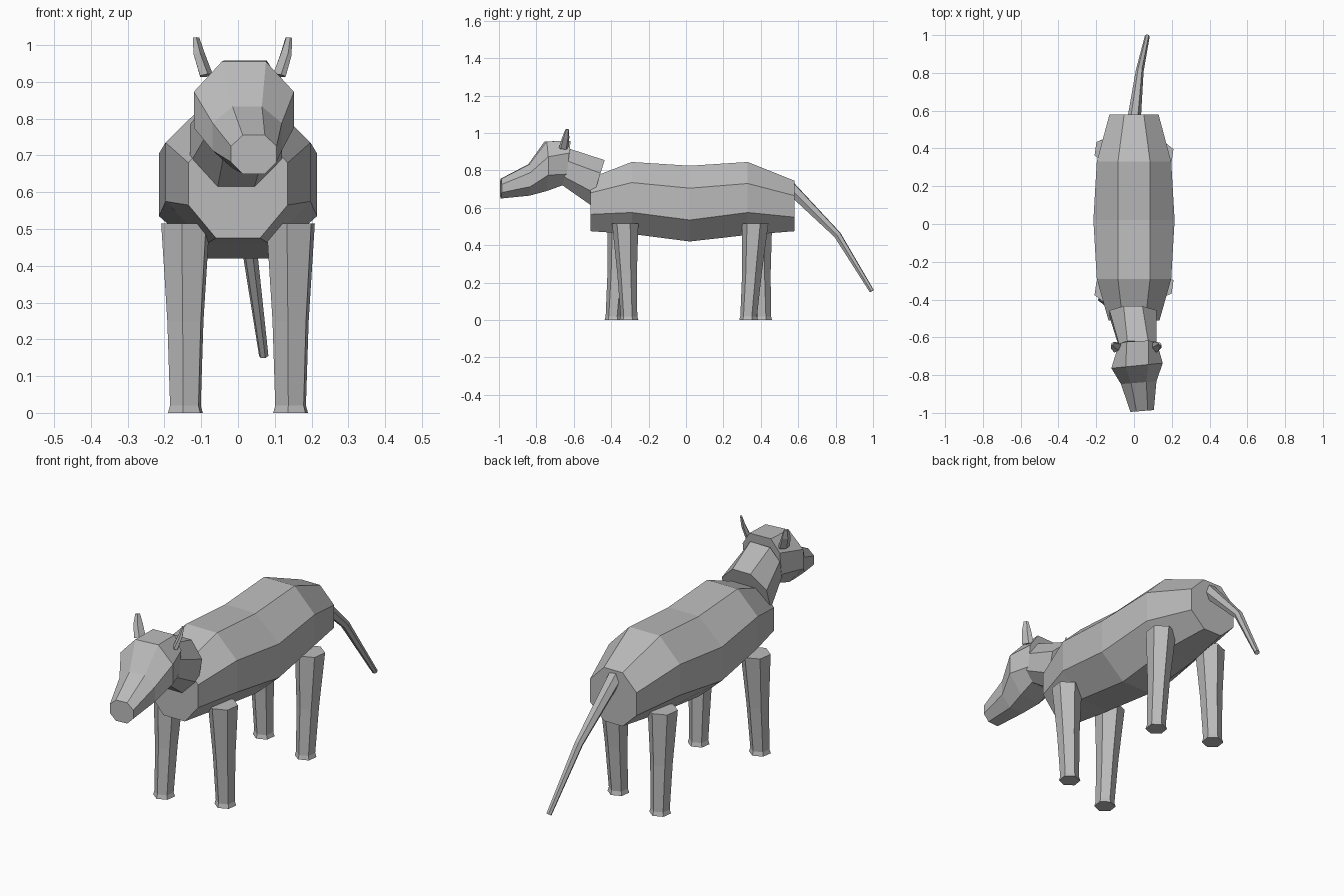
import bpy, bmesh
from math import cos, sin, tau, radians
from mathutils import Vector

cube = bpy.data.objects.get("Cube")
if cube:
    bpy.data.objects.remove(cube)

grey = bpy.data.materials.new("plain grey")
grey.use_nodes = True
colour = (0.5, 0.5, 0.5, 1)
grey.diffuse_color = colour
for node in grey.node_tree.nodes:
    if node.type == 'BSDF_PRINCIPLED':
        node.inputs["Base Color"].default_value = colour


def loft(name, rings):
    """Skin a closed, flat-shaded solid through matching rings of points."""
    bm = bmesh.new()
    loops = [[bm.verts.new(p) for p in ring] for ring in rings]
    n = len(loops[0])
    for a, b in zip(loops, loops[1:]):
        for i in range(n):
            j = (i + 1) % n
            bm.faces.new((a[i], a[j], b[j], b[i]))
    bm.faces.new(loops[0])
    bm.faces.new(loops[-1])
    bmesh.ops.recalc_face_normals(bm, faces=bm.faces)
    mesh = bpy.data.meshes.new(name)
    bm.to_mesh(mesh)
    bm.free()
    mesh.materials.append(grey)
    obj = bpy.data.objects.new(name, mesh)
    bpy.context.collection.objects.link(obj)
    return obj


def octagon(y, cx, wide, flat, bottom, low, high, top, lean=0, yaw=0):
    """Chamfered upright section; lean moves the top back, yaw turns it."""
    right = [(flat, bottom), (wide, low), (wide, high), (flat, top)]
    outline = right + [(-x, z) for x, z in reversed(right)]
    return [Vector((cx + x, y + yaw * x + lean * (z - bottom) / (top - bottom), z))
            for x, z in outline]


def polygon(x, y, z, r, sides=6, turn=-98):
    """Level regular polygon."""
    return [Vector((x + r * cos(radians(turn) + tau * i / sides),
                    y + r * sin(radians(turn) + tau * i / sides), z))
            for i in range(sides)]


def tube(name, path, radii, sides, squash=1):
    """Tapered tube along a path."""
    pts = [Vector(p) for p in path]
    rings = []
    for i, (p, r) in enumerate(zip(pts, radii)):
        d = pts[min(i + 1, len(pts) - 1)] - pts[max(i - 1, 0)]
        q = d.to_track_quat('Z', 'Y')
        rings.append([p + q @ Vector((r * cos(tau * k / sides),
                                      squash * r * sin(tau * k / sides), 0))
                      for k in range(sides)])
    return loft(name, rings)


# Body, swelling at shoulders and hips
loft("body", [
    octagon(-.51, 0, .135, .06, .475, .565, .68, .76),
    octagon(-.29, 0, .197, .085, .46, .575, .735, .845),
    octagon(.02, 0, .215, .085, .42, .535, .705, .825),
    octagon(.33, 0, .197, .085, .455, .575, .73, .845),
    octagon(.58, 0, .13, .052, .475, .55, .665, .745),
])

# Neck, rising into the back of the head
loft("neck", [
    octagon(-.51, -.005, .125, .05, .615, .68, .785, .855, lean=.075),
    octagon(-.66, .02, .1, .055, .72, .765, .85, .915, lean=.04),
])

# Head, turned slightly to its left
loft("head", [
    octagon(-.65, .02, .1, .058, .725, .78, .893, .958, lean=.03, yaw=.05),
    octagon(-.75, .016, .136, .06, .69, .775, .873, .955, yaw=.1),
    octagon(-.84, .025, .094, .04, .665, .713, .788, .833, yaw=.08),
    octagon(-.99, .043, .062, .03, .65, .682, .725, .755, yaw=.08),
])

# Ears, thin and flared outwards
for side, sign in (("left", 1), ("right", -1)):
    cx = .0115
    tube(side + "_ear",
         [(cx + sign * .099, -.655, .917), (cx + sign * .118, -.643, .975),
          (cx + sign * .126, -.635, 1.02)],
         [.03, .024, .012], 5, .45)

# Legs in a diagonal walking pose: hip y and foot y
for name, x, hip, foot in (("front_left_leg", .143, -.325, -.305),
                           ("front_right_leg", -.143, -.35, -.385),
                           ("back_left_leg", .143, .37, .335),
                           ("back_right_leg", -.143, .39, .41)):
    loft(name, [
        polygon(x, hip, .515, .071),
        polygon(x, (hip + foot) / 2, .25, .053),
        polygon(x, foot, .02, .045),
        polygon(x, foot, 0, .051),
    ])

# Tail, drooping back and to its left
tube("tail", [(0, .55, .715), (.03, .81, .455), (.07, .993, .155)],
     [.036, .021, .013], 6)
